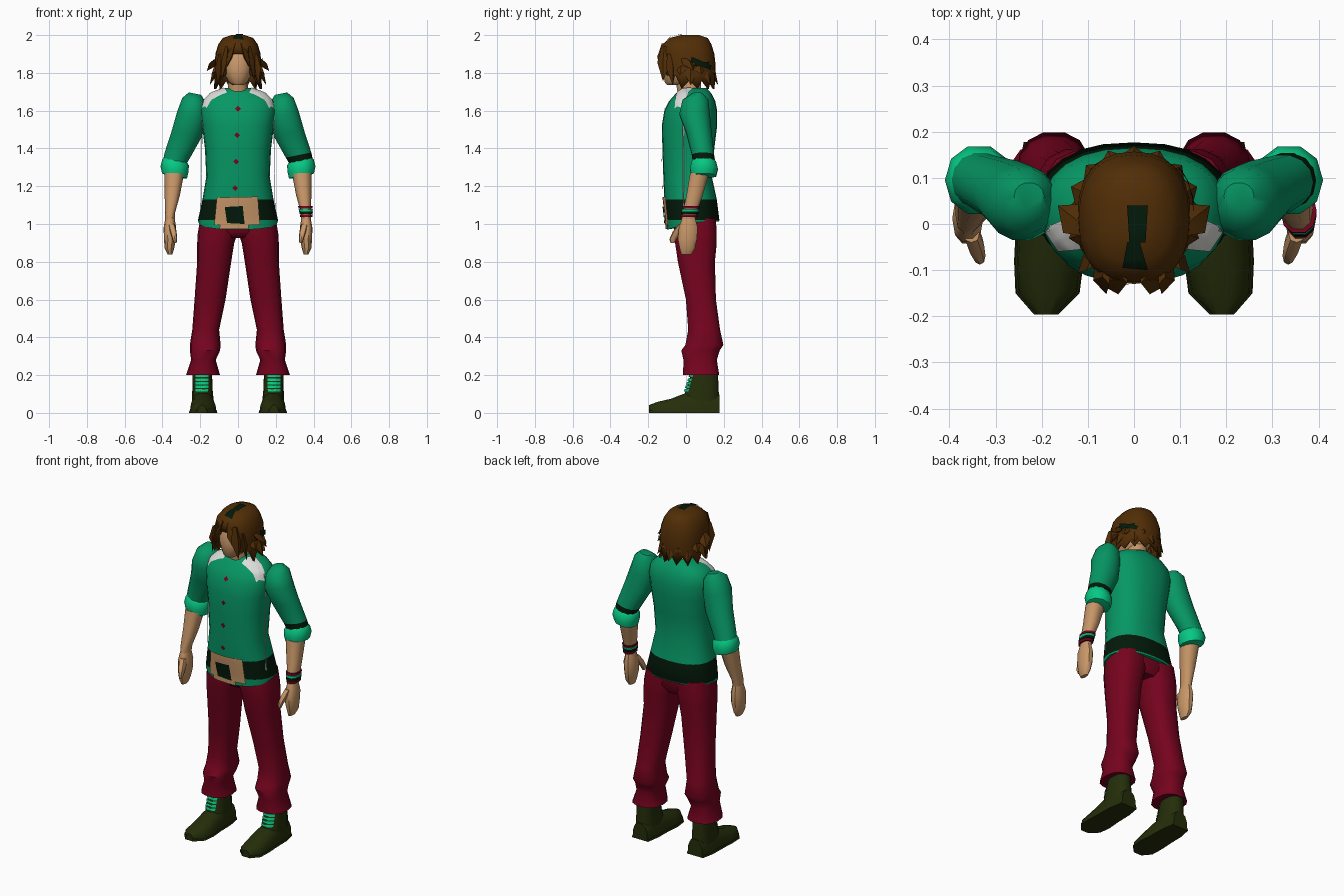
import bpy, bmesh, math
from mathutils import Vector
from mathutils.bvhtree import BVHTree

if "Cube" in bpy.data.objects:
    bpy.data.objects.remove(bpy.data.objects["Cube"])
parts = []


def material(name, *rgb):
    m = bpy.data.materials.new(name)
    m.use_nodes = True
    m.diffuse_color = (*rgb, 1)
    m.node_tree.nodes["Principled BSDF"].inputs["Base Color"].default_value = (*rgb, 1)
    return m


SHIRT = material("shirt green", .002, .31, .13)
CUFF = material("bright green", .002, .58, .23)
PANTS = material("maroon", .18, .001, .013)
SKIN = material("skin tan", .58, .31, .14)
HAIR = material("hair brown", .083, .027, .002)
SHOE = material("dark olive", .018, .027, .003)
DARK = material("blackish green", .001, .01, .003)
WHITE = material("collar white", .72, .72, .7)


def finish(name, bm, mats):
    """Turn a bmesh into a named object with its materials."""
    bmesh.ops.recalc_face_normals(bm, faces=bm.faces)
    mesh = bpy.data.meshes.new(name)
    bm.to_mesh(mesh)
    bm.free()
    for m in mats:
        mesh.materials.append(m)
    ob = bpy.data.objects.new(name, mesh)
    bpy.context.collection.objects.link(ob)
    parts.append(ob)
    return ob


def loft(name, rings, mats, side=1, sides=14, power=.85, tilt=0, axis="Z", rule=None):
    """Skin through rounded rings given as (height, x0, x1, y0, y1)."""
    bm = bmesh.new()
    loops = []
    for a, u0, u1, v0, v1 in rings:
        loop = []
        for i in range(sides):
            t = math.tau * i / sides
            c, s = (math.copysign(abs(f) ** power, f) for f in (math.cos(t), math.sin(t)))
            u, v = (u0 + u1 + c * (u1 - u0)) / 2, (v0 + v1 + s * (v1 - v0)) / 2
            h = a + tilt * c * (u1 - u0) / 2
            co = (side * u, v, h) if axis == "Z" else (side * u, h, max(v, 0))
            loop.append(bm.verts.new(co))
        loops.append(loop)
    for k, (p, q) in enumerate(zip(loops, loops[1:])):
        for i in range(sides):
            j = (i + 1) % sides
            f = bm.faces.new((p[i], p[j], q[j], q[i]))
            f.material_index = rule(k) if rule else 0
    bm.faces.new(loops[0])
    bm.faces.new(loops[-1])
    return finish(name, bm, mats)


def centred(rows):
    return [(z, -w, w, y0, y1) for z, w, y0, y1 in rows]


def drape(name, target, mat, corners, view="front", n=8, lift=.006):
    """Lay a thin four-cornered plate on a surface."""
    tree = BVHTree.FromPolygons([v.co for v in target.data.vertices],
                                [p.vertices for p in target.data.polygons])
    a, b, c, d = (Vector(p) for p in corners)
    bm = bmesh.new()
    grid = {}
    for i in range(n + 1):
        for j in range(n + 1):
            u, v = a.lerp(b, i / n).lerp(d.lerp(c, i / n), j / n)
            start, ray = {"front": ((u, -3, v), (0, 1, 0)), "top": ((u, v, 3), (0, 0, -1)),
                          "left": ((3, u, v), (-1, 0, 0))}[view]
            hit = tree.ray_cast(Vector(start), Vector(ray))[0]
            if hit:
                grid[i, j] = bm.verts.new(hit - Vector(ray) * lift)
    for i in range(n):
        for j in range(n):
            keys = [(i, j), (i + 1, j), (i + 1, j + 1), (i, j + 1)]
            if all(k in grid for k in keys):
                bm.faces.new([grid[k] for k in keys])
    return finish(name, bm, [mat])


def box(x0, x1, z0, z1):
    return (x0, z0), (x1, z0), (x1, z1), (x0, z1)


# Shirt body with belt band; the hem rises toward the back
torso = loft("shirt_body", centred([
    (.97, .21, -.1, .172), (1.02, .212, -.102, .177), (1.13, .188, -.115, .163),
    (1.25, .168, -.12, .137), (1.4, .175, -.125, .15), (1.52, .19, -.128, .165),
    (1.6, .2, -.115, .165), (1.65, .19, -.09, .155), (1.69, .15, -.055, .135),
    (1.72, .065, -.03, .11)]), [SHIRT, DARK], sides=24, rule=lambda k: int(k == 1))
for v in torso.data.vertices:
    if v.co.z < 1:
        v.co.z += min(.042, .3 * (v.co.y + .1))
loft("hips", centred([(.925, .06, -.04, .14), (.96, .18, -.06, .155), (1.02, .19, -.06, .155)]), [PANTS])
drape("belt_buckle", torso, SKIN, ((-.128, .975), (.118, .972), (.105, 1.145), (-.112, 1.14)), lift=.009)
drape("buckle_centre", torso, DARK, ((-.058, 1.005), (.035, 1.0), (.025, 1.095), (-.07, 1.09)), lift=.014)
for i in range(4):
    x, z = -.005 * i, 1.61 - .14 * i
    drape("button", torso, PANTS, ((x - .015, z), (x, z - .015), (x + .015, z), (x, z + .015)), n=2)
for s in (1, -1):
    drape("collar_panel", torso, WHITE, [(s * x, y) for x, y in
          ((.06, -.05), (.165, -.06), (.198, -.01), (.08, .04))], "top", n=12)

# Neck and head
loft("neck", centred([(1.66, .065, -.04, .1), (1.72, .052, -.05, .08), (1.8, .052, -.06, .08)]), [SKIN])
loft("head", centred([
    (1.735, .028, -.1, 0), (1.75, .05, -.112, .05), (1.79, .073, -.12, .1), (1.82, .08, -.124, .11),
    (1.86, .084, -.117, .12), (1.93, .08, -.1, .11), (1.96, .05, -.06, .08)]), [SKIN], sides=16)

# Hair cap, open over the face, short in front and jagged round the back
hair = loft("hair_cap", centred([
    (2, .035, -.025, .07), (1.985, .08, -.085, .115), (1.95, .105, -.125, .135), (1.9, .12, -.13, .15),
    (1.84, .122, -.128, .157), (1.79, .125, -.12, .155), (1.735, .13, -.115, .155)]), [HAIR], sides=24)
bm = bmesh.new()
bm.from_mesh(hair.data)
low = [v for v in bm.verts if v.co.z < 1.74]
for i, v in enumerate(low):
    if v.co.y < -.03:
        v.co.z += .05
    elif i % 2:
        v.co.z -= .02
    else:
        v.co = (v.co.x * .9, v.co.y * .9, v.co.z + .025)
gone = []
for f in bm.faces:
    c = f.calc_center_median()
    over_face = c.z < 1.91 and abs(c.x) < .075 and c.y < -.03
    if over_face or (len(f.verts) > 4 and c.z < 1.8):
        gone.append(f)
bmesh.ops.delete(bm, geom=gone, context="FACES")
bm.to_mesh(hair.data)
bm.free()
thick = hair.modifiers.new("thickness", "SOLIDIFY")
thick.thickness = .012

# Loose pointed locks
locks = []
for s in (1, -1):
    locks += [((s * .02, -.112, 1.955), (s * .075, -.13, 1.8), .034),
              ((s * .06, -.112, 1.94), (s * .088, -.122, 1.755), .038),
              ((s * .09, -.085, 1.9), (s * .108, -.07, 1.735), .036),
              ((s * .1, -.01, 1.88), (s * .165, .04, 1.81), .04)]
for i in range(11):
    t = math.radians(-20 + 22 * i)
    out = Vector((math.cos(t), math.sin(t), 0))
    base = Vector((0, .02, 0))
    locks.append((base + out * .1 + Vector((0, 0, 1.85)),
                  base + out * .15 + Vector((0, 0, 1.79 - .055 * (i % 2))), .035))
bm = bmesh.new()
for root, tip, width in locks:
    root, tip = Vector(root), Vector(tip)
    turn = (tip - root).to_track_quat("Z", "Y")
    rings = []
    for along, size in ((0, .5), (.45, 1)):
        rings.append([bm.verts.new(root.lerp(tip, along) + turn @ Vector((x, y * .45, 0)) * width * size)
                      for x, y in ((1, 0), (0, 1), (-1, 0), (0, -1))])
    end = bm.verts.new(tip)
    bm.faces.new(rings[0])
    for i in range(4):
        j = (i + 1) % 4
        bm.faces.new((rings[0][i], rings[0][j], rings[1][j], rings[1][i]))
        bm.faces.new((rings[1][i], rings[1][j], end))
finish("hair_locks", bm, [HAIR])
drape("hair_top_streak", hair, DARK, ((-.025, -.095), (.03, -.1), (.01, -.03), (-.015, -.04)), "top")
drape("hair_crown_streak", hair, DARK, ((-.01, -.04), (.025, -.04), (.03, .04), (-.015, .04)), "top")
drape("hair_side_streak", hair, DARK, ((.025, 1.86), (.13, 1.815), (.135, 1.84), (.03, 1.885)), "left", lift=.009)
drape("hair_low_streak", hair, DARK, ((.04, 1.835), (.12, 1.845), (.125, 1.86), (.05, 1.85)), "left", lift=.009)

for s, label in ((1, "left_"), (-1, "right_")):
    # Sleeve, rolled cuff, forearm and hand
    loft(label + "sleeve", [
        (1.69, .195, .26, .03, .09), (1.655, .17, .295, -.02, .12), (1.58, .165, .322, -.037, .128),
        (1.48, .19, .35, 0, .138), (1.365, .253, .388, .03, .15), (1.335, .27, .395, .033, .155)],
        [SHIRT, DARK], s, power=.95, tilt=.2, rule=lambda k: int(k == 4 and s > 0))
    loft(label + "cuff", [
        (1.34, .272, .392, .035, .152), (1.325, .26, .402, .025, .163), (1.29, .262, .41, .018, .172),
        (1.255, .27, .402, .025, .163), (1.25, .29, .385, .04, .13)], [CUFF], s, sides=10, power=.95, tilt=.2)
    loft(label + "forearm", [
        (1.27, .285, .39, .02, .125), (1.15, .308, .388, 0, .09), (1.06, .333, .387, -.02, .058),
        (1.02, .335, .385, -.025, .05)], [SKIN], s, sides=10)
    loft(label + "hand", [
        (1.035, .336, .384, -.022, .05), (.98, .327, .394, -.04, .064), (.92, .328, .392, -.045, .06),
        (.87, .338, .388, -.035, .05), (.838, .348, .372, -.025, .03)], [SKIN], s, sides=10)
    loft(label + "thumb", [
        (1, .335, .37, -.04, 0), (.96, .325, .36, -.07, -.02), (.92, .322, .347, -.088, -.05),
        (.9, .325, .34, -.082, -.06)], [SKIN], s, sides=8)

    # Trouser leg
    loft(label + "trouser_leg", [
        (1.03, 0, .2, -.065, .16), (.95, .003, .213, -.065, .165), (.9, .02, .216, -.06, .165),
        (.8, .036, .216, -.045, .155), (.6, .066, .23, -.002, .16), (.44, .1, .242, .01, .182),
        (.36, .092, .255, -.005, .2), (.33, .095, .255, -.027, .18), (.28, .118, .248, -.015, .165),
        (.2, .095, .275, -.018, .178)], [PANTS], s, power=.8)

    # Shoe: ankle, foot, sole and laces
    ankle = loft(label + "ankle_boot", [
        (.22, .138, .24, .03, .17), (.12, .134, .242, -.003, .175), (.03, .125, .246, -.03, .178)], [SHOE], s)
    foot = [(.178, .135, .235, .1), (.1, .122, .25, .12), (0, .12, .252, .108), (-.08, .113, .256, .076),
            (-.15, .122, .253, .06), (-.196, .168, .213, .042)]
    loft(label + "foot", [(y, a, b, -z, z) for y, a, b, z in foot], [SHOE], s, axis="Y", power=.8)
    loft(label + "sole", [(y, a - .004, b + .004, -.016, .016) for y, a, b, z in foot],
         [SHOE], s, axis="Y", power=.4)
    for i in range(5):
        z = .113 + .019 * i
        drape(label + "lace", ankle, CUFF, box(s * .155, s * .228, z, z + .013), n=4, lift=.008)

# Wristbands on the left arm
for i, m in enumerate((PANTS, CUFF, DARK, PANTS)):
    z, slide = 1.095 - .015 * i, .003 * i
    loft("wristband", [(z, .318 + slide, .396, -.02 - slide, .076 - slide),
                       (z - .013, .32 + slide, .395, -.022 - slide, .073 - slide)], [m], sides=10)

bpy.ops.object.select_all(action="DESELECT")
for ob in parts:
    ob.select_set(True)
bpy.context.view_layer.objects.active = parts[0]
bpy.ops.object.shade_smooth_by_angle(angle=math.radians(45))
